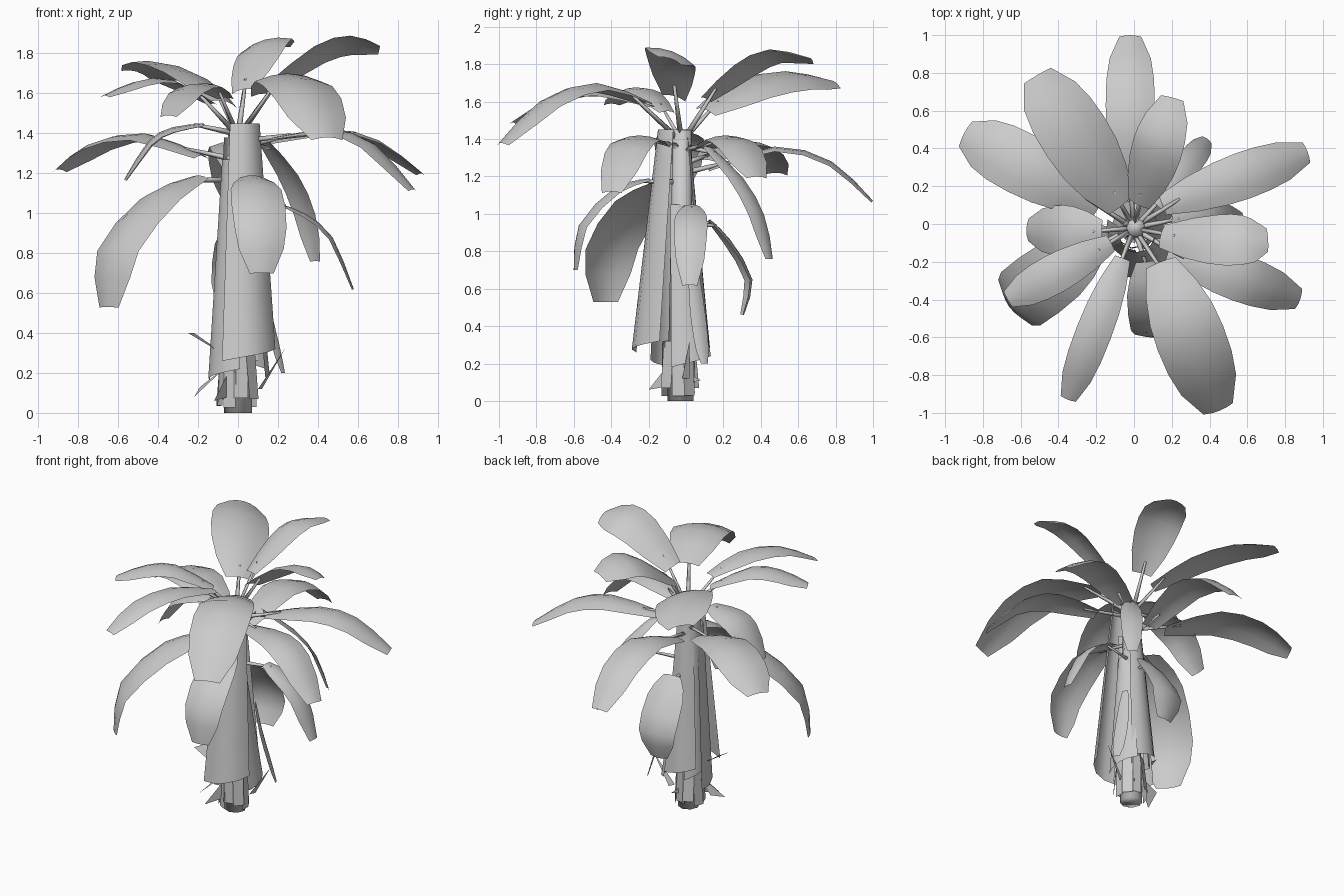
import bpy, bmesh, math, random
from mathutils import Vector

random.seed(4)
cube = bpy.data.objects.get("Cube")
if cube:
    bpy.data.objects.remove(cube, do_unlink=True)

GREY = (0.6, 0.6, 0.6, 1)
mat = bpy.data.materials.new("plain grey")
mat.use_nodes = True
mat.diffuse_color = GREY
mat.node_tree.nodes["Principled BSDF"].inputs["Base Color"].default_value = GREY
UP = Vector((0, 0, 1))


def finish(name, bm, smooth=True):
    mesh = bpy.data.meshes.new(name)
    for face in bm.faces:
        face.smooth = smooth
    bm.to_mesh(mesh)
    bm.free()
    mesh.materials.append(mat)
    obj = bpy.data.objects.new(name, mesh)
    bpy.context.collection.objects.link(obj)
    return obj


def sheet(name, rows):
    """Skin a grid of points."""
    bm = bmesh.new()
    grid = [[bm.verts.new(p) for p in row] for row in rows]
    for low, high in zip(grid, grid[1:]):
        for i in range(len(low) - 1):
            bm.faces.new((low[i], low[i + 1], high[i + 1], high[i]))
    return finish(name, bm)


def spline(points, t):
    """Point on a smooth path through the given points."""
    pts = [2 * points[0] - points[1], *points, 2 * points[-1] - points[-2]]
    s = t * (len(points) - 1)
    i = min(int(s), len(points) - 2)
    f = s - i
    a, b, c, d = pts[i:i + 4]
    return 0.5 * (2 * b + (c - a) * f + (2 * a - 5 * b + 4 * c - d) * f ** 2
                  + (3 * b - a - 3 * c + d) * f ** 3)


def rod(name, start, end, r0, r1, sides):
    axis = end - start
    turn = axis.to_track_quat('Z', 'Y')
    bm = bmesh.new()
    bmesh.ops.create_cone(bm, cap_ends=True, segments=sides, radius1=r0, radius2=r1,
                          depth=axis.length)
    for v in bm.verts:
        v.co = turn @ v.co + (start + end) / 2
    return finish(name, bm)


BLADE = (0.45, 0.78, 0.95, 1, 0.97, 0.84, 0.45)


def leaf(name, base, tip, width, *mids, roll=0, stalk=True):
    """Arched blade; mids are (fraction along, height), roll lifts one edge."""
    base, tip = Vector(base), Vector(tip)
    path = [base]
    for f, z in mids:
        p = base.lerp(tip, f)
        p.z = z
        path.append(p)
    path.append(tip)
    level = (tip - base).cross(UP).normalized()
    rows = []
    for i, scale in enumerate(BLADE):
        t = i / (len(BLADE) - 1)
        centre = spline(path, t)
        tangent = spline(path, min(1, t + 0.02)) - spline(path, max(0, t - 0.02))
        flat = level.cross(tangent).normalized()
        side = level * math.cos(roll) + flat * math.sin(roll)
        normal = side.cross(tangent).normalized()
        half = width * scale / 2
        rows.append([centre + side * half * u - normal * half * 0.22 * u * u
                     for u in (-1, -0.5, 0, 0.5, 1)])
    sheet(name, rows)
    if stalk:
        start = Vector((base.x * 0.1, base.y * 0.1 - 0.02, min(1.4, base.z - 0.02)))
        rod(name + "_stalk", start, base.lerp(path[1], 0.3), 0.016, 0.008, 4)


# Upper crown
leaf("upper_leaf_back_right", (-.06, .1, 1.56), (-.51, .79, 1.71), .38, (.35, 1.7), (.7, 1.75),
     roll=-.25)
leaf("upper_leaf_back", (.02, .1, 1.62), (.2, .67, 1.83), .28, (.35, 1.79), (.65, 1.87), roll=.25)
leaf("upper_leaf_left", (.14, -.06, 1.63), (.71, -.08, 1.83), .29, (.45, 1.82), (.75, 1.87),
     roll=.35)
leaf("upper_leaf_front_left", (.14, -.2, 1.6), (.45, -.99, 1.38), .37, (.35, 1.7), (.7, 1.61))
leaf("upper_leaf_front", (-.06, -.18, 1.58), (-.35, -.93, 1.49), .19, (.35, 1.65), (.7, 1.62))
leaf("upper_leaf_right", (-.12, -.1, 1.55), (-.67, -.4, 1.59), .21, (.4, 1.67), (.7, 1.66))

# Middle crown
leaf("middle_leaf_back", (-.02, .12, 1.24), (-.02, 1, 1.07), .26, (.4, 1.36), (.75, 1.28))
leaf("middle_leaf_back_right", (-.18, .1, 1.29), (-.9, .48, 1.22), .33, (.4, 1.4), (.75, 1.35))
leaf("middle_leaf_right", (-.17, -.04, 1.45), (-.57, -.03, 1.17), .27, (.4, 1.43), (.7, 1.36))
leaf("middle_leaf_front_left", (.18, -.15, 1.38), (.88, -.4, 1.12), .25, (.4, 1.42), (.7, 1.35))
leaf("middle_leaf_back_left", (.15, .1, 1.36), (.92, .38, 1.2), .25, (.4, 1.42), (.7, 1.37))

# Hanging leaves
leaf("hanging_leaf_back_left", (.12, .1, 1.38), (.39, .45, .76), .14, (.5, 1.2), (.82, 1))
leaf("hanging_leaf_left", (.2, .03, 1.05), (.58, .02, .62), .18, (.35, 1), (.72, .88))
leaf("hanging_leaf_back", (.02, .13, .97), (0, .31, .46), .27, (.6, .86), (1.25, .65))
leaf("hanging_leaf_front", (.07, -.2, 1.19), (.12, -.6, .7), .27, (.45, 1.14), (.93, .94))
leaf("hanging_leaf_right", (-.2, -.1, 1.19), (-.66, -.44, .53), .36, (.45, 1.1), (.93, .83))
leaf("dry_strip_left", (.11, .04, .75), (.23, .1, .2), .09, (.3, .55), (.7, .35), stalk=False)

# Trunk core
rod("trunk_core", Vector((0, -.03, 0)), Vector((.01, -.02, 1.45)), .07, .05, 8)


def sheath(name, angle, arc, r_top, z_top, r_low, z_low, y_low):
    """Curved bark sheet wrapped round the trunk."""
    rows = []
    for i in range(5):
        t = i / 4
        row = []
        for j in range(5):
            a = math.radians(angle + (j / 4 - 0.5) * arc)
            r = r_top + (r_low - r_top) * t
            z = z_top + (z_low - z_top) * t + (0.03 * t * (j - 2) / 2)
            row.append((0.01 + r * math.cos(a), -.05 + (y_low + .05) * t + r * math.sin(a), z))
        rows.append(row)
    sheet(name, rows)


# Overlapping bark sheaths
sheath("sheath_front", 295, 110, .1, 1.45, .18, .29, -.11)
sheath("sheath_right", 215, 110, .09, 1.27, .16, .19, -.03)
sheath("sheath_left", 15, 95, .06, 1.05, .15, .21, 0)
sheath("sheath_back", 100, 90, .07, 1.42, .16, .29, -.03)
sheath("sheath_back_right", 150, 70, .08, 1.38, .13, .26, -.03)


def shard(name, *points):
    bm = bmesh.new()
    bm.faces.new([bm.verts.new(p) for p in points])
    finish(name, bm, False)


# Broken scraps round the foot
shard("scrap_right", (-.25, -.13, .4), (-.22, -.04, .4), (-.09, -.03, .31), (-.1, -.12, .31))
shard("scrap_low_right", (-.22, -.12, .08), (-.19, 0, .13), (-.05, -.04, .24))
shard("scrap_left", (.24, .02, .33), (.1, -.02, .12), (.12, .02, .12))
shard("scrap_front", (-.12, -.2, .06), (.06, .08, .11), (-.05, -.09, .2))
for i in range(9):
    a = i * math.tau / 9
    out = Vector((math.cos(a), math.sin(a), 0))
    across = out.cross(UP) * 0.035
    foot = out * random.uniform(.08, .11) + UP * random.uniform(.02, .08) - Vector((0, .04, 0))
    top = out * 0.08 + UP * 0.32 - Vector((0, .04, 0))
    shard("foot_flap", foot - across, foot + across, top + across, top - across)
